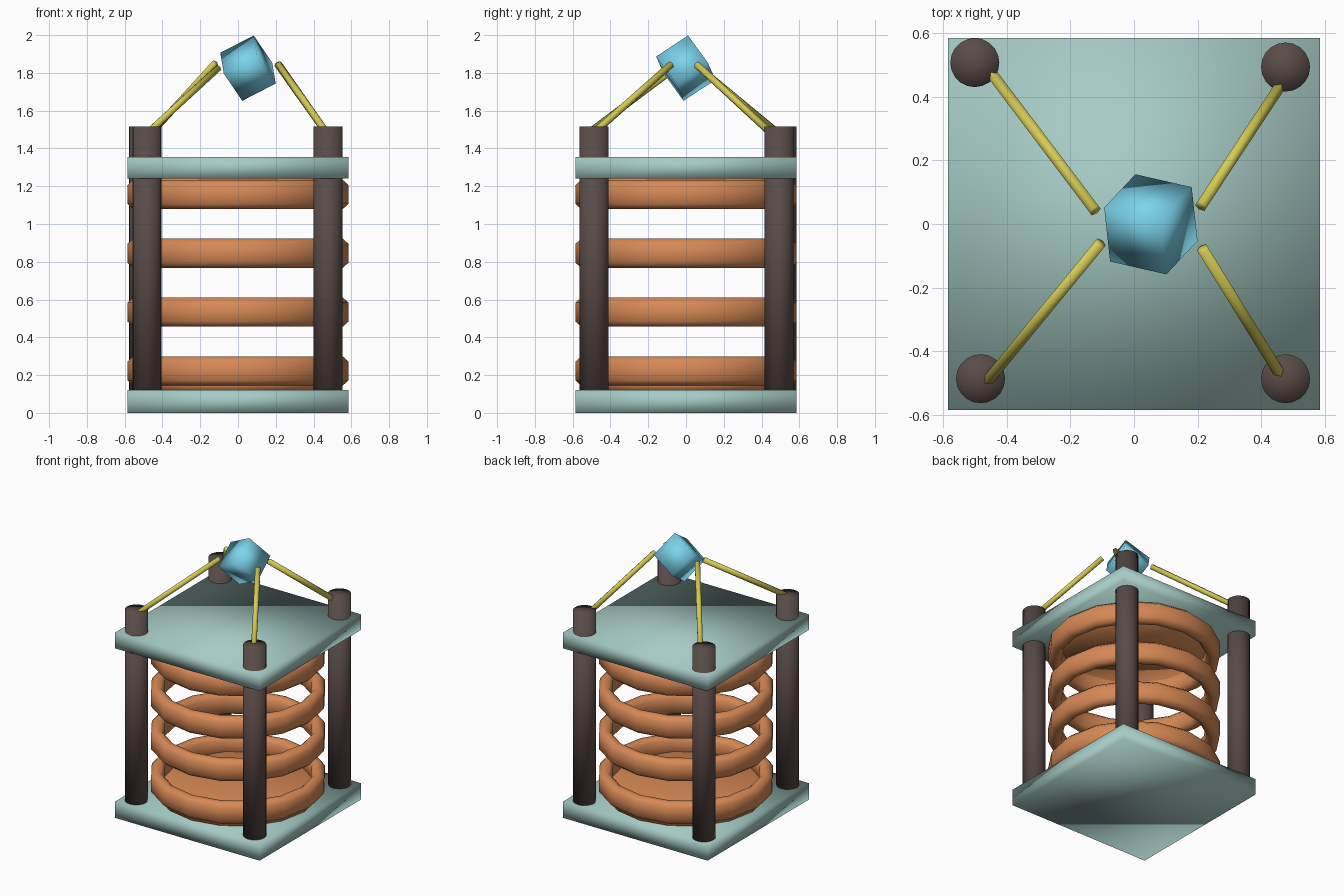
import bpy, bmesh, math
from mathutils import Vector, Matrix

if "Cube" in bpy.data.objects:
    bpy.data.objects.remove(bpy.data.objects["Cube"])


def mat(name, rgb):
    m = bpy.data.materials.new(name)
    m.diffuse_color = (*rgb, 1)
    m.use_nodes = True
    m.node_tree.nodes["Principled BSDF"].inputs["Base Color"].default_value = m.diffuse_color
    return m


ORANGE = mat("orange", (0.68, 0.25, 0.09))
TEAL = mat("pale_teal", (0.38, 0.60, 0.56))
BROWN = mat("dark_brown", (0.10, 0.07, 0.065))
YELLOW = mat("yellow", (0.68, 0.60, 0.09))
BLUE = mat("sky_blue", (0.20, 0.66, 0.85))


def finish(bm, name, material, smooth=True):
    bmesh.ops.recalc_face_normals(bm, faces=bm.faces)
    for f in bm.faces:
        f.smooth = smooth
    me = bpy.data.meshes.new(name)
    bm.to_mesh(me)
    bm.free()
    me.materials.append(material)
    ob = bpy.data.objects.new(name, me)
    bpy.context.collection.objects.link(ob)
    return ob


def rod(name, a, b, radius, sides, material):
    a, b = Vector(a), Vector(b)
    d = b - a
    bm = bmesh.new()
    m = Matrix.Translation((a + b) / 2) @ d.to_track_quat('Z', 'Y').to_matrix().to_4x4()
    bmesh.ops.create_cone(bm, cap_ends=True, cap_tris=True, segments=sides,
                          radius1=radius, radius2=radius, depth=d.length, matrix=m)
    return finish(bm, name, material)


def lathe(name, profile, sides, material, closed):
    bm = bmesh.new()
    vs = [bm.verts.new((r, 0, z)) for r, z in profile]
    pairs = list(zip(vs, vs[1:])) + ([(vs[-1], vs[0])] if closed else [])
    edges = [bm.edges.new(p) for p in pairs]
    bmesh.ops.spin(bm, geom=vs + edges, cent=(0, 0, 0), axis=(0, 0, 1),
                   angle=math.tau, steps=sides, use_merge=True)
    bmesh.ops.remove_doubles(bm, verts=bm.verts, dist=1e-4)
    return finish(bm, name, material)


# Square plates with a soft middle edge line
def plate(name, z0, z1):
    bm = bmesh.new()
    h = 0.585
    loops = [[bm.verts.new((sx * h, sy * h, z)) for sx, sy in
              ((-1, -1), (1, -1), (1, 1), (-1, 1))]
             for z in (z0, (z0 + z1) / 2, z1)]
    for lo, hi in zip(loops, loops[1:]):
        for i in range(4):
            j = (i + 1) % 4
            bm.faces.new((lo[i], lo[j], hi[j], hi[i]))
    bm.faces.new(loops[0])
    bm.faces.new(loops[2])
    return finish(bm, name, TEAL)


plate("bottom_plate", 0.0, 0.12)
plate("top_plate", 1.24, 1.355)

# Four stacked rings with a rounded cross-section
for i in range(4):
    zc = 0.222 + i * 0.3115
    section = [(0.585, -0.05), (0.585, 0.05), (0.555, 0.077), (0.52, 0.077),
               (0.495, 0.05), (0.495, -0.05), (0.52, -0.077), (0.555, -0.077)]
    lathe(f"ring_{i + 1}", [(r, zc + z) for r, z in section], 16, ORANGE, True)

# Discs closing the bottom and top rings
lathe("bottom_disc", [(0, 0.11), (0.53, 0.11), (0.56, 0.16), (0.51, 0.19), (0, 0.19)],
      16, ORANGE, False)
lathe("top_disc", [(0, 1.2), (0.53, 1.2), (0.53, 1.245), (0, 1.245)], 16, ORANGE, False)

# Corner posts
posts = {"back_left": (-0.5, 0.507), "back_right": (0.476, 0.493),
         "front_left": (-0.482, -0.486), "front_right": (0.476, -0.486)}
for side, (x, y) in posts.items():
    rod(side + "_post", (x, y, 0.03), (x, y, 1.515), 0.077, 20, BROWN)

# Slanting struts from the posts towards the jewel
struts = {"back_left": ((-0.46, 0.49, 1.48), (-0.122, 0.042, 1.85)),
          "back_right": ((0.47, 0.45, 1.48), (0.21, 0.056, 1.845)),
          "front_left": ((-0.47, -0.505, 1.49), (-0.105, -0.06, 1.825)),
          "front_right": ((0.47, -0.49, 1.48), (0.215, -0.078, 1.845))}
for side, (a, b) in struts.items():
    rod(side + "_strut", a, b, 0.02, 6, YELLOW)

# Tilted jewel cube standing on a corner
ex = Vector((0.175, -0.04, 0.09)).normalized()
ey = Vector((-0.03, 0.165, 0.1))
ey = (ey - ey.dot(ex) * ex).normalized()
rot = Matrix((ex, ey, ex.cross(ey))).transposed().to_4x4()
bm = bmesh.new()
bmesh.ops.create_cube(bm, size=0.203, matrix=Matrix.Translation((0.053, -0.001, 1.825)) @ rot)
finish(bm, "jewel", BLUE)
